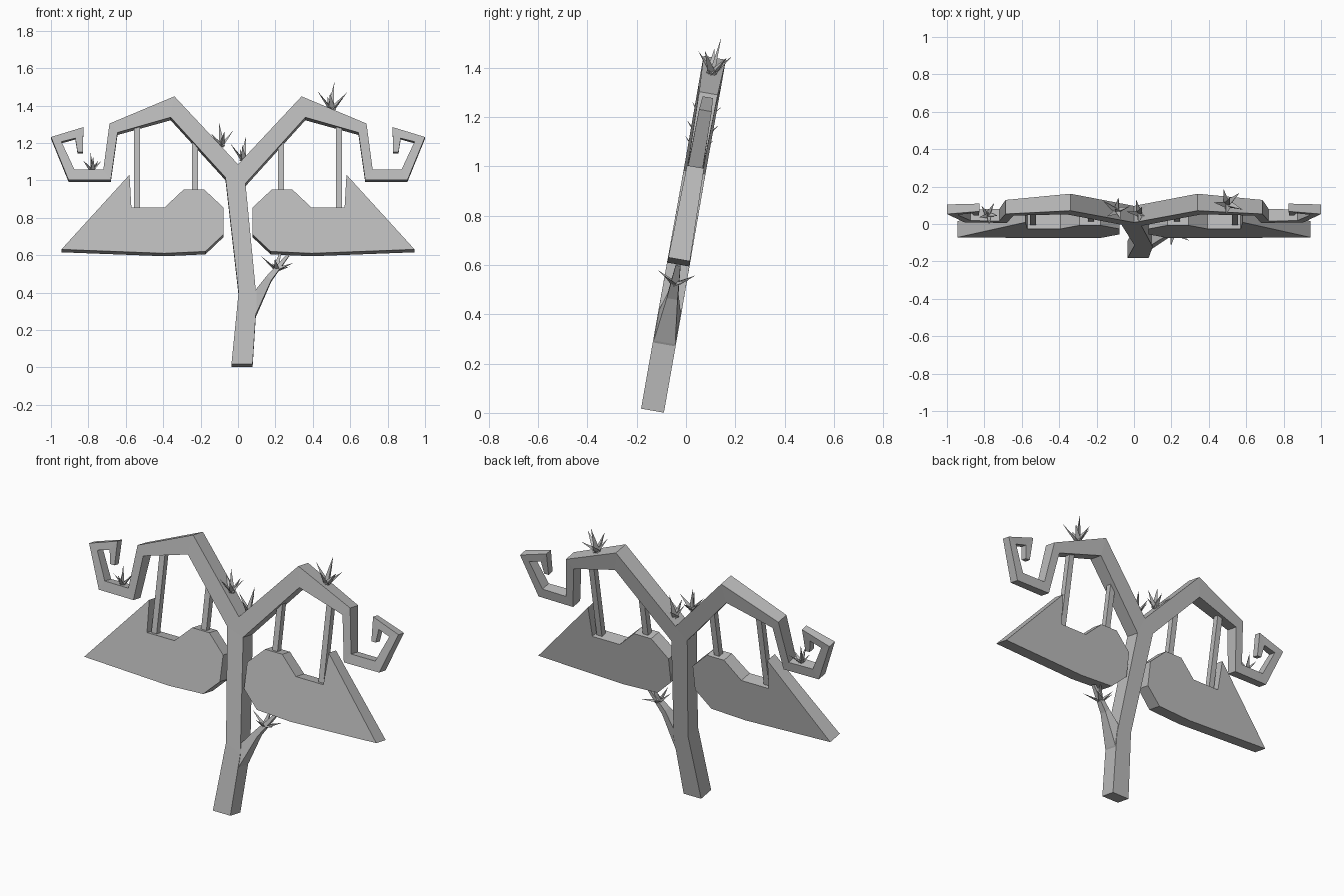
import bpy, bmesh, math
from mathutils import Matrix, Vector

if "Cube" in bpy.data.objects:
    bpy.data.objects.remove(bpy.data.objects["Cube"], do_unlink=True)

grey = bpy.data.materials.new("plain grey")
grey.use_nodes = True
COLOUR = (0.5, 0.5, 0.5, 1)
grey.diffuse_color = COLOUR
grey.node_tree.nodes["Principled BSDF"].inputs["Base Color"].default_value = COLOUR

# The whole tree leans back; parts are drawn upright and then tilted
TILT = math.radians(10)
LEAN = (Matrix.Translation((0, -0.139, -0.008)) @ Matrix.Rotation(-TILT, 4, 'X')
        @ Matrix.Diagonal((1, 1, 1 / math.cos(TILT), 1)))


def finish(name, bm, mirrored=False):
    bm.transform(LEAN)
    if mirrored:
        bm.transform(Matrix.Scale(-1, 4, (1, 0, 0)))
    bmesh.ops.recalc_face_normals(bm, faces=bm.faces)
    mesh = bpy.data.meshes.new(name)
    bm.to_mesh(mesh)
    bm.free()
    mesh.materials.append(grey)
    bpy.context.collection.objects.link(bpy.data.objects.new(name, mesh))


def limb(name, stations, mirrored=False):
    """Four-sided limb; a station is (edge a, edge b, half depth)."""
    bm = bmesh.new()
    rings = []
    for a, b, h in stations:
        corners = [(a, -h), (b, -h), (b, h), (a, h)]
        rings.append([bm.verts.new((p[0], y, p[1])) for p, y in corners])
    for r, s in zip(rings, rings[1:]):
        for i in range(4):
            j = (i + 1) % 4
            bm.faces.new((r[i], r[j], s[j], s[i]))
    bm.faces.new(rings[0])
    bm.faces.new(rings[-1])
    finish(name, bm, mirrored)


def slab(name, outline, depth, mirrored=False):
    """Extruded outline whose half depth depends on height."""
    bm = bmesh.new()
    front = [bm.verts.new((x, -depth(z), z)) for x, z in outline]
    back = [bm.verts.new((x, depth(z), z)) for x, z in outline]
    caps = [bm.faces.new(front), bm.faces.new(back[::-1])]
    for i in range(len(outline)):
        j = (i + 1) % len(outline)
        bm.faces.new((front[i], back[i], back[j], front[j]))
    bmesh.ops.triangulate(bm, faces=caps)
    finish(name, bm, mirrored)


def tuft(name, x, z, size, direction=(0, 0, 1), spread=0.75):
    """Cluster of pointed blades around one tall middle blade."""
    bm = bmesh.new()
    aim = Vector(direction).to_track_quat('Z', 'Y').to_matrix().to_4x4()
    blades = [(0, 0.08, 1)] + [(i * math.tau / 5 + 0.4, spread, 0.72 + 0.12 * (i % 2))
                               for i in range(5)]
    for turn, tip, length in blades:
        length *= size
        place = (Matrix.Translation((x, 0, z)) @ aim @ Matrix.Rotation(turn, 4, 'Z')
                 @ Matrix.Rotation(tip, 4, 'Y') @ Matrix.Diagonal((0.5, 1, 1, 1))
                 @ Matrix.Translation((0, 0, length / 2)))
        bmesh.ops.create_cone(bm, segments=3, radius1=size * 0.16, radius2=0,
                              depth=length, cap_ends=True, matrix=place)
    finish(name, bm)


# Trunk, ending in a wedge at the fork
fork, crotch_l, crotch_r = (0, 1.086), (-0.067, 1.016), (0.04, 0.984)
limb("trunk", [((-0.035, 0.017), (0.078, 0.017), 0.047),
               ((0.003, 0.4), (0.1, 0.36), 0.047),
               (crotch_l, crotch_r, 0.045),
               ((-0.002, 1.086), (0.002, 1.086), 0.045)])

# Twig on the left of the trunk
limb("twig", [((0.06, 0.36), (0.08, 0.26), 0.035),
              ((0.098, 0.42), (0.1, 0.294), 0.044),
              ((0.155, 0.495), (0.178, 0.47), 0.022),
              ((0.26, 0.61), (0.275, 0.605), 0.01)])

# Branches: rise, drop, then curl up at the end
ARCH = [((-0.34, 1.449), (-0.36, 1.337), 0.046),
        ((-0.687, 1.305), (-0.644, 1.257), 0.038),
        ((-0.72, 1.06), (-0.68, 1.005), 0.033),
        ((-0.874, 1.06), (-0.906, 1.005), 0.03),
        ((-0.944, 1.21), (-1.0, 1.235), 0.026),
        ((-0.87, 1.23), (-0.826, 1.289), 0.021),
        ((-0.858, 1.155), (-0.83, 1.155), 0.019)]
LEAF = [(-0.944, 0.631), (-0.58, 1.032), (-0.57, 0.856), (-0.393, 0.856),
        (-0.291, 0.952), (-0.18, 0.952), (-0.078, 0.856), (-0.078, 0.711),
        (-0.174, 0.62), (-0.393, 0.61)]

for side, mirrored, crotch in (("right", False, crotch_l),
                               ("left", True, (-0.04, 0.984))):
    limb(side + "_branch", [(fork, crotch, 0.045)] + ARCH, mirrored)
    slab(side + "_hanging_leaf", LEAF, lambda z: 0.045 - 0.025 * (z - 0.61), mirrored)
    # Two cords carry each hanging leaf
    for place, x, low, high in (("outer", -0.54, 0.84, 1.3), ("inner", -0.23, 0.94, 1.24)):
        limb(f"{side}_{place}_cord", [((x - 0.017, z), (x + 0.017, z), 0.017)
                                      for z in (low, high)], mirrored)

# Small sprouts of blades
tuft("right_fork_sprout", -0.09, 1.19, 0.13, (-0.1, 0, 1))
tuft("left_fork_sprout", 0.03, 1.11, 0.14, (0.1, 0, 1))
tuft("left_branch_sprout", 0.5, 1.385, 0.15, (0.1, 0, 1))
tuft("right_curl_sprout", -0.78, 1.055, 0.11)
tuft("twig_sprout", 0.205, 0.53, 0.13, (0.25, 0, 1), 1.1)
